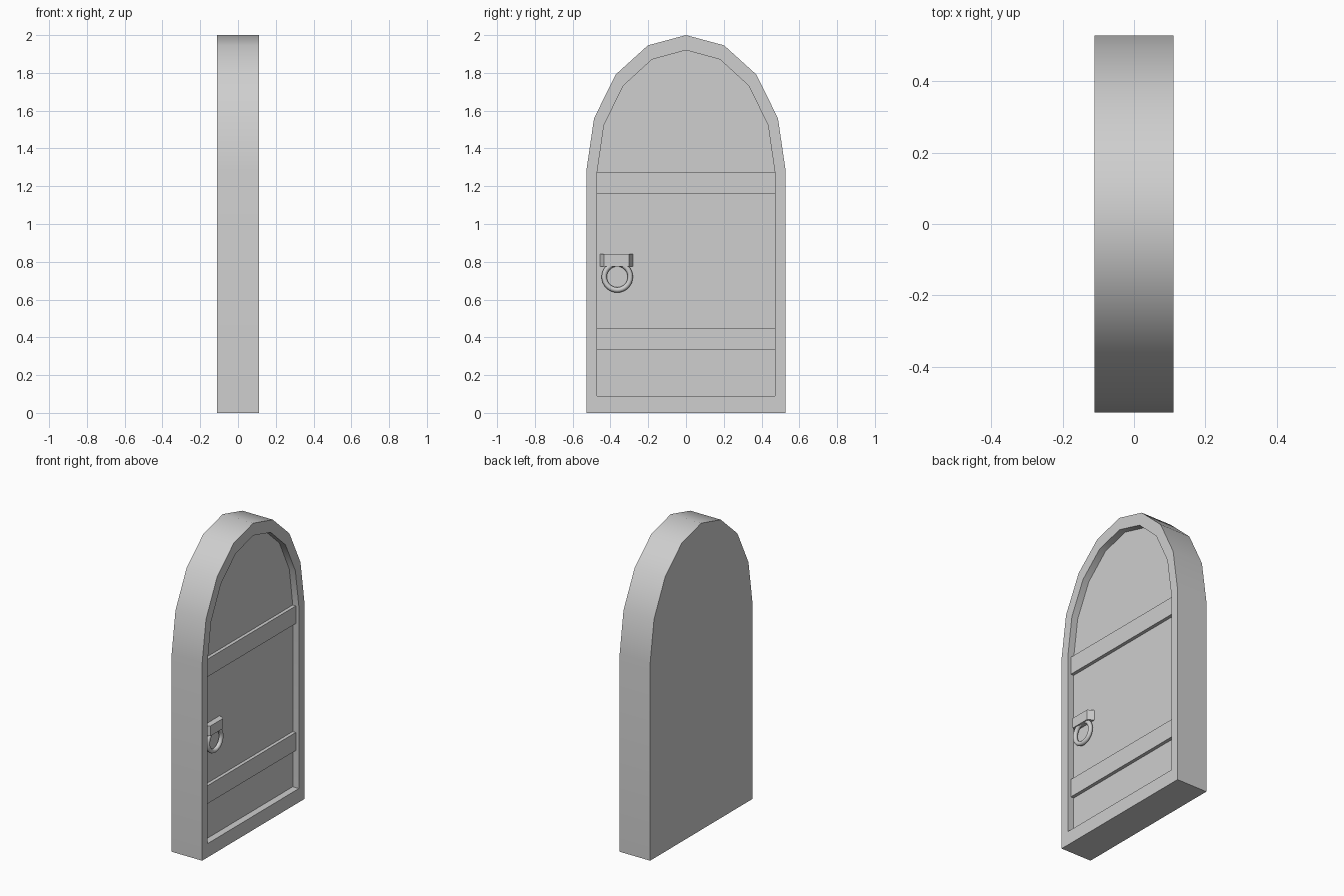
import bpy, bmesh, math

cube = bpy.data.objects.get("Cube")
if cube:
    bpy.data.objects.remove(cube, do_unlink=True)

# One plain grey for the whole door
grey = bpy.data.materials.new("plain grey")
grey.use_nodes = True
grey.diffuse_color = (0.62, 0.62, 0.62, 1)
grey.node_tree.nodes["Principled BSDF"].inputs["Base Color"].default_value = (0.62, 0.62, 0.62, 1)

FRONT, PANEL, STRAP = 0.11, 0.066, 0.088


def finish(obj, angle):
    obj.data.materials.append(grey)
    bpy.ops.object.select_all(action="DESELECT")
    obj.select_set(True)
    bpy.context.view_layer.objects.active = obj
    bpy.ops.object.shade_smooth_by_angle(angle=math.radians(angle))


def from_bmesh(name, bm, angle=40):
    bmesh.ops.recalc_face_normals(bm, faces=bm.faces)
    mesh = bpy.data.meshes.new(name)
    bm.to_mesh(mesh)
    bm.free()
    obj = bpy.data.objects.new(name, mesh)
    bpy.context.collection.objects.link(obj)
    finish(obj, angle)


def arch(half_width, bottom, spring, top):
    """Outline (y, z) with an elliptical head in eight segments."""
    points = [(-half_width, bottom), (half_width, bottom)]
    for i in range(9):
        a = math.pi * i / 8
        points.append((half_width * math.cos(a), spring + (top - spring) * math.sin(a)))
    return points


def bridge(bm, a, b):
    for i in range(len(a)):
        j = (i + 1) % len(a)
        bm.faces.new((a[i], a[j], b[j], b[i]))


# Arched frame with a recessed panel on the +x side and a flat reverse
outer = arch(0.527, 0, 1.286, 2.0)
inner = arch(0.47, 0.09, 1.277, 1.92)
bm = bmesh.new()
loops = [[bm.verts.new((x, y, z)) for y, z in outline]
         for x, outline in ((-FRONT, outer), (FRONT, outer), (FRONT, inner), (PANEL, inner))]
for a, b in zip(loops, loops[1:]):
    bridge(bm, a, b)
bm.faces.new(loops[0])
bm.faces.new(loops[-1])
from_bmesh("arched_frame_and_panel", bm)


def prism(name, profile, low, high):
    """Extrude an (x, y) profile upward."""
    bm = bmesh.new()
    a, b = [[bm.verts.new((x, y, z)) for x, y in profile] for z in (low, high)]
    bridge(bm, a, b)
    bm.faces.new(a)
    bm.faces.new(b)
    from_bmesh(name, bm, 20)


# Horizontal straps across the panel
back = PANEL - 0.01
strap = [(back, -0.47), (STRAP, -0.47), (STRAP, 0.47), (back, 0.47)]
prism("lower_strap", strap, 0.332, 0.45)
prism("upper_strap", strap, 1.16, 1.275)

# Handle bracket with sloping ends
bracket = [(PANEL - 0.005, -0.458), (0.104, -0.434), (0.104, -0.302), (PANEL - 0.005, -0.278)]
prism("handle_bracket", bracket, 0.775, 0.841)

# Ring pull hanging from the bracket
bpy.ops.mesh.primitive_torus_add(
    major_radius=0.069, minor_radius=0.014, major_segments=32, minor_segments=10,
    location=(0.085, -0.364, 0.72), rotation=(0, math.pi / 2, 0))
ring = bpy.context.object
ring.name = "ring_pull"
finish(ring, 60)
